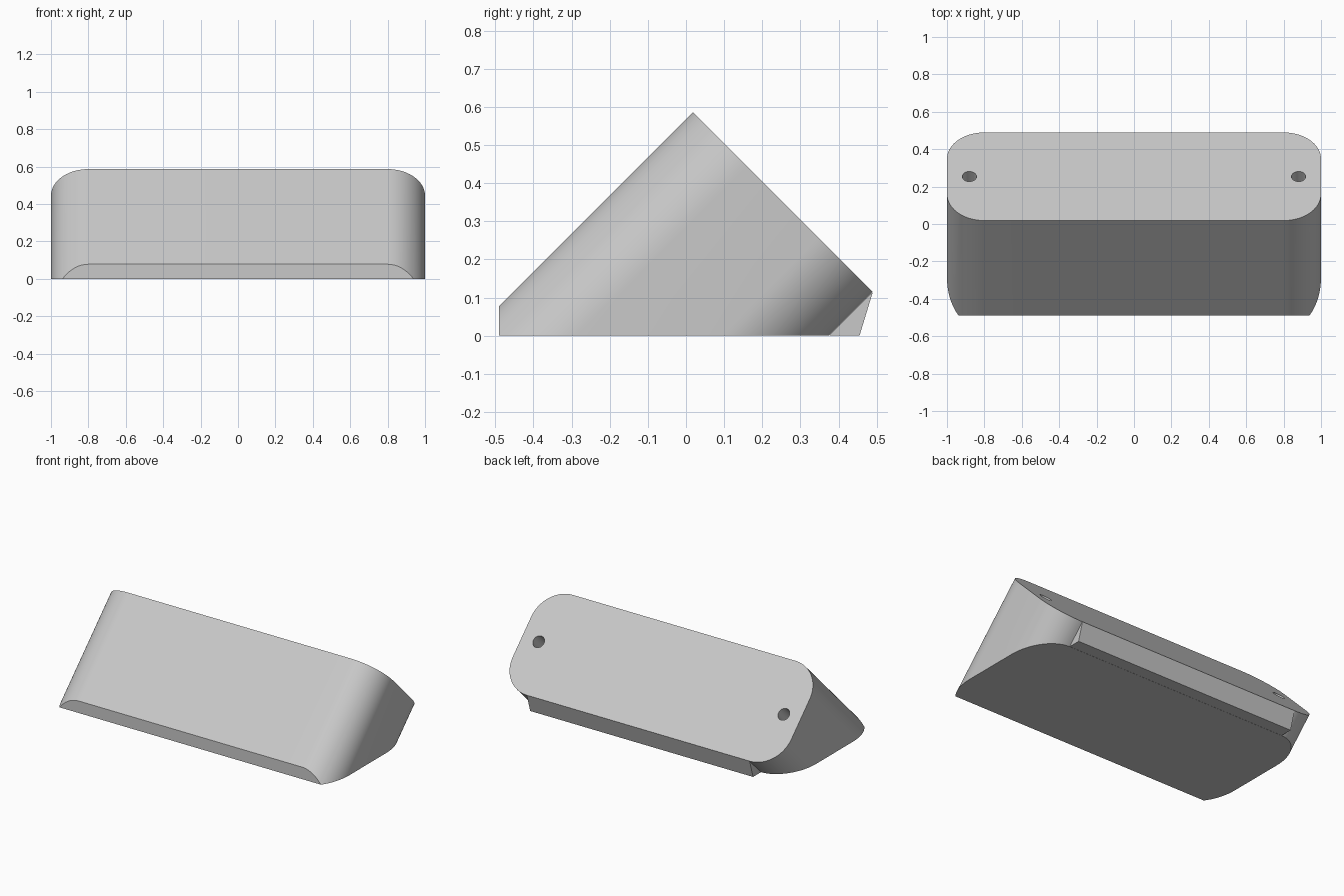
import bpy, bmesh
from math import sin, cos, pi, radians
from mathutils import Matrix, Vector

if "Cube" in bpy.data.objects:
    bpy.data.objects.remove(bpy.data.objects["Cube"], do_unlink=True)

grey = bpy.data.materials.new("light_grey")
grey.use_nodes = True
colour = (0.58, 0.58, 0.58, 1)
grey.diffuse_color = colour
grey.node_tree.nodes["Principled BSDF"].inputs["Base Color"].default_value = colour

HALF_W, HALF_H, RADIUS, STEPS = 1.0, 0.333, 0.2, 20
FRONT, BACK = -0.49, 0.49

# Sloped frame: local z runs into the body, forwards and down
SLOPE = Matrix.Translation((0, 0.254, 0.351)) @ Matrix.Rotation(radians(135), 4, 'X')


def make_object(name, bm):
    bmesh.ops.recalc_face_normals(bm, faces=bm.faces)
    mesh = bpy.data.meshes.new(name)
    bm.to_mesh(mesh)
    bm.free()
    mesh.materials.append(grey)
    obj = bpy.data.objects.new(name, mesh)
    bpy.context.collection.objects.link(obj)
    return obj


def extrude_profile(points, direction):
    bm = bmesh.new()
    face = bm.faces.new([bm.verts.new(p) for p in points])
    new = bmesh.ops.extrude_face_region(bm, geom=[face], use_keep_orig=True)["geom"]
    moved = [g for g in new if isinstance(g, bmesh.types.BMVert)]
    bmesh.ops.translate(bm, verts=moved, vec=direction)
    return bm


def slice_off(bm, point, normal):
    geom = bm.verts[:] + bm.edges[:] + bm.faces[:]
    bmesh.ops.bisect_plane(bm, geom=geom, plane_co=point, plane_no=normal, clear_outer=True)
    rim = [e for e in bm.edges if e.is_boundary]
    bmesh.ops.holes_fill(bm, edges=rim, sides=0)


# Body: slanted rounded bar, cut flat underneath and at the front
outline = []
for k, (sx, sy) in enumerate([(1, 1), (-1, 1), (-1, -1), (1, -1)]):
    for i in range(STEPS + 1):
        a = (k + i / STEPS) * pi / 2
        p = Vector((sx * (HALF_W - RADIUS) + RADIUS * cos(a),
                    sy * (HALF_H - RADIUS) + RADIUS * sin(a), 0))
        outline.append(SLOPE @ p)
bm = extrude_profile(outline, SLOPE.to_3x3() @ Vector((0, 0, 1.2)))
slice_off(bm, (0, 0, 0), (0, 0, -1))
slice_off(bm, (0, FRONT, 0), (0, -1, 0))
body = make_object("body", bm)

# Screw holes: blind, square to the sloped back face
bm = bmesh.new()
for side in (-1, 1):
    bmesh.ops.create_cone(bm, cap_ends=True, segments=32, radius1=0.038, radius2=0.038,
                          depth=0.6, matrix=SLOPE @ Matrix.Translation((side * 0.88, 0, 0)))
cutter = make_object("hole_cutter", bm)
cutter.hide_render = True
cut = body.modifiers.new("holes", 'BOOLEAN')
cut.operation, cut.solver, cut.object = 'DIFFERENCE', 'EXACT', cutter
bpy.context.view_layer.objects.active = body
bpy.ops.object.modifier_apply(modifier=cut.name)
bpy.data.objects.remove(cutter, do_unlink=True)

bpy.ops.object.select_all(action='DESELECT')
body.select_set(True)
bpy.ops.object.shade_smooth_by_angle(angle=radians(30))

# Foot: wedge under the overhanging back edge
half = HALF_W - RADIUS
wedge = [(-half, BACK, 0.115), (-half, 0.455, 0), (-half, 0.375, 0)]
make_object("rear_foot", extrude_profile(wedge, (2 * half, 0, 0)))
